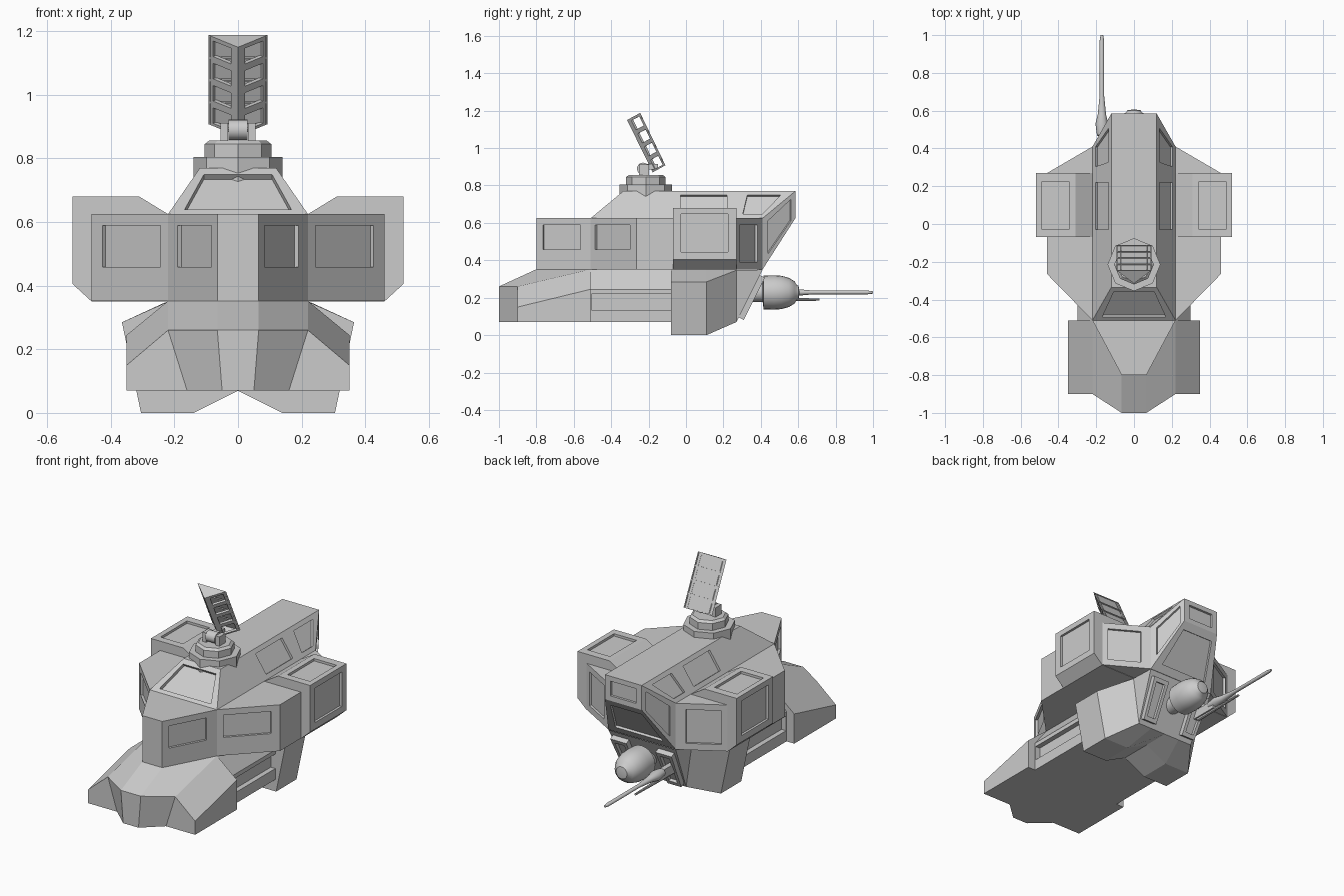
import bpy, bmesh, math
from mathutils import Vector, Matrix

if "Cube" in bpy.data.objects:
    bpy.data.objects.remove(bpy.data.objects["Cube"])

V = Vector


def finish(name, bm, smooth=False):
    bmesh.ops.remove_doubles(bm, verts=bm.verts, dist=0.0005)
    me = bpy.data.meshes.new(name)
    bm.to_mesh(me)
    bm.free()
    ob = bpy.data.objects.new(name, me)
    bpy.context.collection.objects.link(ob)
    if smooth:
        bpy.context.view_layer.objects.active = ob
        ob.select_set(True)
        bpy.ops.object.shade_smooth_by_angle(angle=math.radians(40))
        ob.select_set(False)
    return ob


def face(bm, pts, ref):
    """Polygon whose normal points away from ref."""
    f = bm.faces.new([bm.verts.new(p) for p in pts])
    f.normal_update()
    if f.normal.dot(f.calc_center_median() - V(ref)) < 0:
        f.normal_flip()
    return f.normal.copy()


def panel(bm, q, ref, win=None, depth=0.014, both=True, floor=True):
    """Flat panel, optionally with a sunken window (u0, u1, v0, v1), mirrored in x."""
    for s in ((1, -1) if both else (1,)):
        p = [V((c[0] * s, c[1], c[2])) for c in q]
        r = V((ref[0] * s, ref[1], ref[2]))
        if not win:
            face(bm, p, r)
            continue
        u0, u1, v0, v1 = win
        at = lambda u, v: p[0].lerp(p[1], u).lerp(p[3].lerp(p[2], u), v)
        w = [at(u0, v0), at(u1, v0), at(u1, v1), at(u0, v1)]
        for i in range(4):
            j = (i + 1) % 4
            n = face(bm, [p[i], p[j], w[j], w[i]], r)
        d = [c - n * depth for c in w]
        mid = sum(w, V()) / 4
        for i in range(4):
            j = (i + 1) % 4
            # recess walls look towards the window centre
            f = bm.faces.new([bm.verts.new(c) for c in (w[i], w[j], d[j], d[i])])
            f.normal_update()
            if f.normal.dot(mid - f.calc_center_median()) < 0:
                f.normal_flip()
        if floor:
            face(bm, d, mid - n)


def sym(half):
    return half + [(-x, y, z) for x, y, z in reversed(half)]


def lathe(name, prof, x, z, segs=24, flat=1.0):
    """Turned shape around an axis along y; prof is (radius, y)."""
    bm = bmesh.new()
    vs = [bm.verts.new((r, y, 0)) for r, y in prof]
    es = [bm.edges.new(e) for e in zip(vs, vs[1:])]
    bmesh.ops.spin(bm, geom=vs + es, axis=(0, 1, 0), cent=(0, 0, 0), steps=segs, angle=2 * math.pi)
    bmesh.ops.remove_doubles(bm, verts=bm.verts, dist=0.0005)
    bmesh.ops.recalc_face_normals(bm, faces=bm.faces)
    bmesh.ops.transform(bm, verts=bm.verts, matrix=Matrix.Translation((x, 0, z)) @ Matrix.Diagonal((1, 1, flat, 1)))
    return finish(name, bm, True)


def box(name, c, size):
    bm = bmesh.new()
    bmesh.ops.create_cube(bm, size=1, matrix=Matrix.Translation(c) @ Matrix.Diagonal((*size, 1)))
    return finish(name, bm)


# Middle hull: faceted ring with windows
bm = bmesh.new()
plan = [(.065, -.8), (.22, -.51), (.46, -.265), (.46, .27), (.22, .41)]
wins = [(.12, .81, .39, .87), (.1, .86, .39, .87), None, (.12, .8, .14, .87)]
lo, hi, C = .352, .625, (0, -.1, .5)
for a, b, w in zip(plan, plan[1:], wins):
    panel(bm, [(*a, lo), (*b, lo), (*b, hi), (*a, hi)], C, w)
panel(bm, [(-.065, -.8, lo), (.065, -.8, lo), (.065, -.8, hi), (-.065, -.8, hi)], C, both=False)
for z in (lo, hi):
    face(bm, sym([(x, y, z) for x, y in plan]), C)
finish("middle_hull", bm)

# Cabin: sloped roof sides, windscreen and overhanging tail
bm = bmesh.new()
C, top, w0, w1 = (0, .1, .55), .77, .22, .12
stations = [(-.51, -.335), (-.07, -.07), (.27, .27), (.41, .585)]
wins = [None, (.12, .85, .15, .85), (.2, .82, .15, .85)]
for (a, ta), (b, tb), w in zip(stations, stations[1:], wins):
    panel(bm, [(w0, a, hi), (w0, b, hi), (w1, tb, top), (w1, ta, top)], C, w)
panel(bm, [(-w0, -.51, hi), (w0, -.51, hi), (w1, -.335, top), (-w1, -.335, top)], C,
      (.1, .9, .1, .86), .02, False)
face(bm, sym([(w1, -.335, top), (w1, .585, top)]), C)
panel(bm, [(w0, .41, lo), (w1, .585, hi), (w1, .585, top), (w0, .41, hi)], C, (.17, .87, .15, .85))
panel(bm, [(-w1, .585, hi), (w1, .585, hi), (w1, .585, top), (-w1, .585, top)], C, (.15, .85, .2, .8), both=False)
panel(bm, [(-w0, .41, lo), (w0, .41, lo), (w1, .585, hi), (-w1, .585, hi)], C, (.12, .88, .15, .85), both=False)
finish("cabin", bm)

# Side pods with top and outer windows
bm = bmesh.new()
prof = [(.22, .625), (.31, .68), (.52, .68), (.52, .405), (.46, .35), (.22, .35)]
C = (.36, .1, .52)
wins = [None, (.13, .86, .15, .85), (.13, .87, .12, .86), None, None]
for (x, z), (X, Z), w in zip(prof, prof[1:], wins):
    panel(bm, [(x, -.07, z), (x, .27, z), (X, .27, Z), (X, -.07, Z)], C, w)
for y in (-.07, .27):
    panel(bm, [(x, y, z) for x, z in prof], C)
finish("side_pods", bm)

# Front fender
bm = bmesh.new()
C = (0, -.7, .15)
K, T0, T1, T2 = (.065, -.8, .352), (.065, -1, .26), (.22, -.9, .26), (.35, -.9, .15)
B0, B1, B2 = (.05, -1, .07), (.16, -.9, .07), (.35, -.9, .07)
R1, R2, R3 = (.22, -.51, .352), (.35, -.51, .245), (.35, -.51, .07)
for q in ([T0, T1, R1, K], [T1, T2, R2, R1], [T0, T1, B1, B0], [T1, T2, B2, B1], [T2, B2, R3, R2]):
    panel(bm, q, C)
for h in ([T0, B0], [T0, K], [K, R1], [B0, B1, B2, R3], [R1, R2, R3]):
    face(bm, sym(h), C)
finish("front_fender", bm)

# Lower body with a long side recess
bm = bmesh.new()
C, a, b = (0, -.3, .2), -.515, 0
sec = [(.22, .35), (.30, .245), (.30, .07)]
panel(bm, [(.22, a, .35), (.22, b, .35), (.30, b, .245), (.30, a, .245)], C)
panel(bm, [(.30, a, .07), (.30, b, .07), (.30, b, .245), (.30, a, .245)], C, (.02, .97, .37, .86), .03)
face(bm, sym([(.30, a, .07), (.30, b, .07)]), C)
for y in (a, b):
    face(bm, sym([(x, y, z) for x, z in sec]), C)
finish("lower_body", bm)

# Rear legs tapering into the sloped tail
bm = bmesh.new()
big = [(0, .35), (.22, .35), (.365, .285), (.305, 0), (.14, 0), (0, .07)]
small = [(0, .35), (.22, .35), (.23, .347), (.19, .07), (.1, .07), (0, .07)]
rings = [(-.08, big), (.11, big), (.27, small)]
C = (.1, .1, .2)
for (y, s), (Y, S) in zip(rings, rings[1:]):
    for i in range(5):
        panel(bm, [(*s[i][:1], y, s[i][1]), (s[i + 1][0], y, s[i + 1][1]),
                   (S[i + 1][0], Y, S[i + 1][1]), (S[i][0], Y, S[i][1])], C)
panel(bm, [(x, -.08, z) for x, z in big], C)
panel(bm, [(.19, .27, .07), (.23, .27, .347), (.22, .41, .35)], C)
face(bm, sym([(.19, .27, .07), (.22, .41, .35)]), C)
finish("rear_legs", bm)

# Framed hatches on the tail slope
bm = bmesh.new()
n = V((0, .894, -.447))
base = [V((.095, .282, .095)), V((.185, .282, .095)), V((.2, .395, .32)), V((.095, .395, .32))]
up = [c + n * .03 for c in base]
C = sum(base, V()) / 4
panel(bm, up, C, (.2, .8, .1, .9), .018)
for i in range(4):
    j = (i + 1) % 4
    panel(bm, [base[i], base[j], up[j], up[i]], C)
finish("tail_hatches", bm)

# Ball mount and gun
lathe("ball_mount", [(0, .32), (.05, .32), (.05, .41), (.09, .415), (.092, .47), (.089, .51), (.078, .55),
                     (.06, .58), (.04, .592), (.036, .602), (0, .607)], 0, .228)
lathe("gun_barrel", [(0, .45), (.026, .47), (.034, .53), (.022, .58), (.018, .62), (.012, .68),
                     (.012, .97), (.007, 1), (0, 1)], -.17, .228, 12, .85)
lathe("gun_rod", [(0, .36), (.012, .36), (.008, .6), (.006, .715), (0, .715)], -.17, .19, 8)
box("gun_bracket", (-.165, .43, .215), (.03, .17, .05))

# Turret rings
bm = bmesh.new()
for r0, r1, z0, z1 in ((.14, .14, .7, .805), (.105, .105, .8, .845), (.105, .09, .845, .857)):
    bmesh.ops.create_cone(bm, cap_ends=True, segments=8, radius1=r0, radius2=r1, depth=z1 - z0,
                          matrix=Matrix.Translation((0, -.215, (z0 + z1) / 2)))
finish("turret_base", bm)

# Hinge
lathe_bm = bmesh.new()
bmesh.ops.create_cone(lathe_bm, cap_ends=True, segments=20, radius1=.032, radius2=.032, depth=.06,
                      matrix=Matrix.Translation((0, -.23, .89)) @ Matrix.Rotation(math.pi / 2, 4, 'Y'))
finish("hinge_barrel", lathe_bm, True)
for s, side in ((1, "right"), (-1, "left")):
    box("hinge_lug_" + side, (s * .043, -.225, .882), (.024, .055, .06))
box("hinge_arm", (0, -.185, .9), (.04, .07, .03))

# Tilted wedge panel, open slots in its two front faces
bm = bmesh.new()
A0, A1 = V((0, -.178, .87)), V((0, -.315, 1.15))
E0, E1 = V((.093, -.11, .908)), V((.093, -.245, 1.188))
mir = lambda p: V((-p.x, p.y, p.z))
C = (0, -.2, 1.035)
for i in range(4):
    t, T = i / 4, (i + 1) / 4
    a, b, e, f = A0.lerp(A1, t), A0.lerp(A1, T), E0.lerp(E1, t), E0.lerp(E1, T)
    panel(bm, [a, e, f, b], C, (.24, .84, .12, .82), .014, floor=False)
    panel(bm, [mir(e), e, f, mir(f)], C, (.03, .97, .05, .95), .005, False)
face(bm, [A0, E0, mir(E0)], C)
face(bm, [A1, E1, mir(E1)], C)
finish("wedge_panel", bm)
